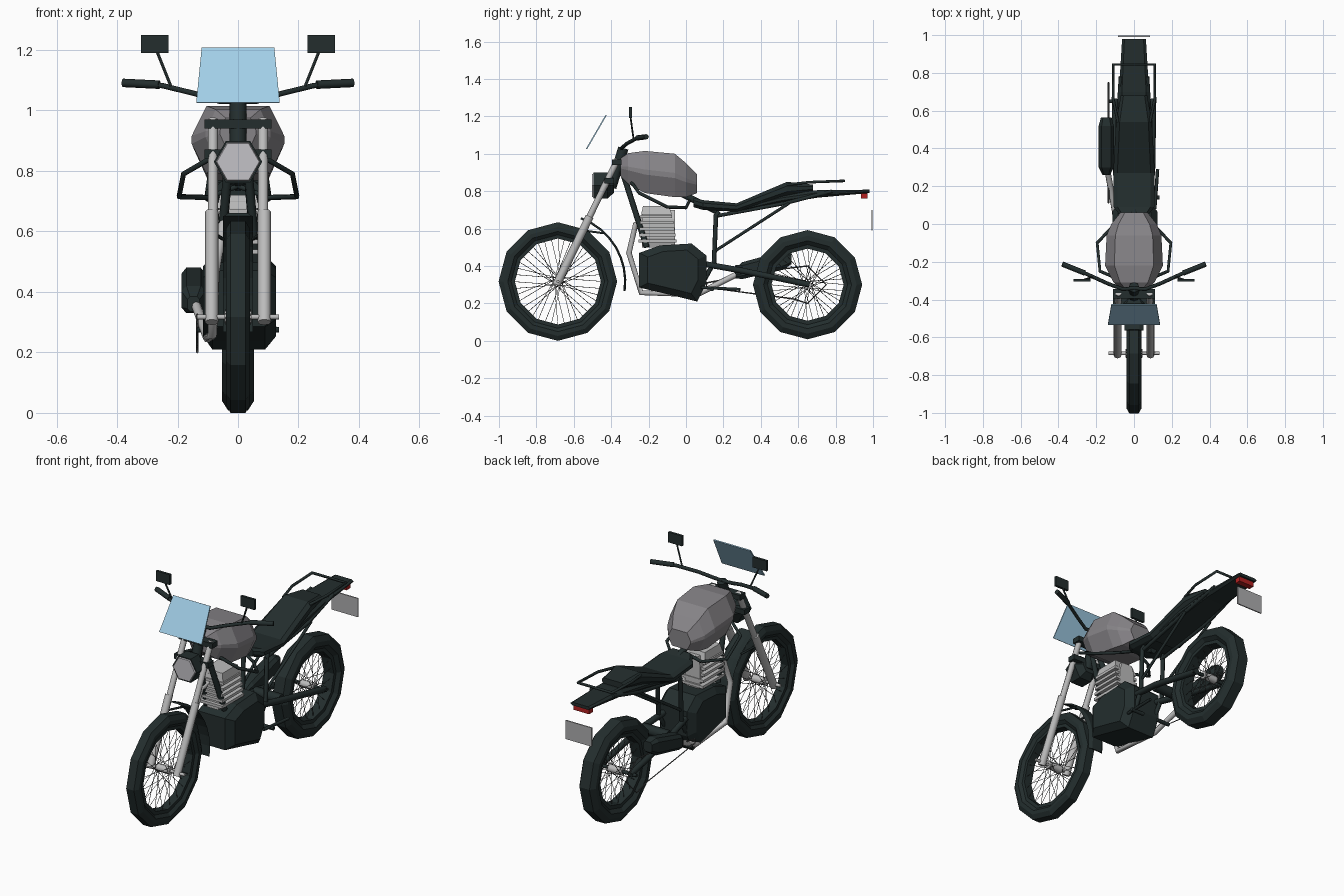
import bpy, bmesh, math
from mathutils import Vector

if "Cube" in bpy.data.objects:
    bpy.data.objects.remove(bpy.data.objects["Cube"])


def material(name, r, g, b):
    m = bpy.data.materials.new(name)
    m.diffuse_color = (r, g, b, 1)
    m.use_nodes = True
    m.node_tree.nodes["Principled BSDF"].inputs["Base Color"].default_value = m.diffuse_color
    return m


BLACK = material("black", 0.017, 0.027, 0.027)
TANK = material("tank_grey", 0.24, 0.23, 0.245)
SILVER = material("silver", 0.5, 0.5, 0.5)
LENS = material("lens_grey", 0.55, 0.54, 0.57)
GLASS = material("light_blue", 0.36, 0.62, 0.8)
RED = material("red", 0.45, 0.015, 0.015)
PLATE = material("plate_grey", 0.42, 0.42, 0.43)
STEEL = material("spoke_steel", 0.08, 0.085, 0.085)


def add(name, mesh, mat):
    mesh.materials.clear()
    mesh.materials.append(mat)
    ob = bpy.data.objects.new(name, mesh)
    bpy.context.collection.objects.link(ob)
    return ob


def loft(name, rings, mat, closed=False):
    """Bridge equal rings of points; cap the ends or close the loop."""
    bm = bmesh.new()
    vs = [[bm.verts.new(p) for p in ring] for ring in rings]
    n = len(vs[0])
    for i in range(len(vs) if closed else len(vs) - 1):
        a, b = vs[i], vs[(i + 1) % len(vs)]
        for j in range(n):
            bm.faces.new((a[j], a[(j + 1) % n], b[(j + 1) % n], b[j]))
    if not closed:
        bm.faces.new(vs[0])
        bm.faces.new(vs[-1][::-1])
    bmesh.ops.recalc_face_normals(bm, faces=bm.faces)
    me = bpy.data.meshes.new(name)
    bm.to_mesh(me)
    bm.free()
    return add(name, me, mat)


def tube(name, paths, r, mat, res=1):
    """Round bars along one or more point paths, as a mesh."""
    cu = bpy.data.curves.new(name, 'CURVE')
    cu.dimensions = '3D'
    cu.bevel_depth, cu.bevel_resolution, cu.use_fill_caps = r, res, True
    for path in paths:
        sp = cu.splines.new('POLY')
        sp.points.add(len(path) - 1)
        for p, co in zip(sp.points, path):
            p.co = (*co, 1)
    tmp = bpy.data.objects.new(name + "_curve", cu)
    bpy.context.collection.objects.link(tmp)
    dg = bpy.context.evaluated_depsgraph_get()
    me = bpy.data.meshes.new_from_object(tmp.evaluated_get(dg))
    bpy.data.objects.remove(tmp)
    return add(name, me, mat)


def both(path):
    return [path, [(-x, y, z) for x, y, z in path]]


def section(y, hw, zb, zt, cx=0, kx=0.7, kz=0.5):
    """Chamfered box section in the xz plane."""
    c, h = (zb + zt) / 2, (zt - zb) / 2
    pts = [(kx, 1), (1, kz), (1, -kz), (kx, -1), (-kx, -1), (-1, -kz), (-1, kz), (-kx, 1)]
    return [(cx + u * hw, y, c + v * h) for u, v in pts]


def box(name, x, y, z, mat):
    return loft(name, [[(a, b, c) for a, b in ((x[0], y[0]), (x[1], y[0]), (x[1], y[1]), (x[0], y[1]))]
                       for c in z], mat)


def disc_ring(name, cy, cz, profile, mat, n=12):
    rings = []
    for i in range(n):
        a = 2 * math.pi * i / n
        rings.append([(x, cy + r * math.cos(a), cz + r * math.sin(a)) for x, r in profile])
    return loft(name, rings, mat, closed=True)


# wheels: tyre, rim, hub, crossed spokes
def wheel(name, cy, cz, r_in, r_out, hw):
    mid, hr = (r_in + r_out) / 2, (r_out - r_in) / 2
    prof = [(hw * math.cos(a), mid + hr * math.sin(a)) for a in [math.pi * (2 * k + 1) / 10 for k in range(10)]]
    prof = [(x, r_out if r > mid + 0.8 * hr else r) for x, r in prof]
    disc_ring(name + "_tyre", cy, cz, prof, BLACK)
    w = hw * 0.6
    disc_ring(name + "_rim", cy, cz, [(-w, r_in + .015), (w, r_in + .015), (w, r_in - .012), (-w, r_in - .012)], BLACK)
    tube(name + "_hub", [[(-0.045, cy, cz), (0.045, cy, cz)]], 0.022, SILVER, 2)
    spokes = []
    for i in range(40):
        a = 2 * math.pi * i / 40
        b = a + (0.9 if i % 4 < 2 else -0.9)
        s = 0.04 if i % 2 else -0.04
        spokes.append([(s, cy + .022 * math.cos(b), cz + .022 * math.sin(b)),
                       (s * .25, cy + r_in * math.cos(a), cz + r_in * math.sin(a))])
    tube(name + "_spokes", spokes, 0.0015, STEEL, 0)


FY, FZ, RY, RZ = -0.685, 0.317, 0.65, 0.3
wheel("front_wheel", FY, FZ, 0.242, 0.317, 0.042)
wheel("rear_wheel", RY, RZ, 0.205, 0.292, 0.055)
tube("front_axle", [[(-.135, FY, FZ), (.135, FY, FZ)]], 0.009, SILVER)
tube("rear_axle", [[(-.135, RY, RZ), (.12, RY, RZ)]], 0.01, BLACK)

# front fork, clamps and steering head
tube("fork_lower", both([(.087, -.692, .30), (.087, -.515, .665)]), 0.022, SILVER, 2)
tube("fork_upper", both([(.083, -.52, .655), (.083, -.365, .97)]), 0.017, SILVER, 2)
box("upper_clamp", (-.11, .11), (-.395, -.345), (.94, .97), BLACK)
box("lower_clamp", (-.11, .11), (-.435, -.385), (.84, .87), BLACK)
tube("steering_head", [[(0, -.40, .82), (0, -.335, 1.03)]], 0.028, BLACK, 2)

# front fender, an arc behind the wheel
rings = []
for k in range(9):
    a = math.radians(-8 + 78 * k / 8)
    rings.append([(x, FY + r * math.cos(a), FZ + r * math.sin(a))
                  for x, r in ((-.05, .354), (-.03, .366), (.03, .366), (.05, .354), (.03, .356), (-.03, .356))])
loft("front_fender", rings, BLACK)
tube("fender_brace", both([(.05, -.44, .575), (.075, -.55, .59)]), 0.006, BLACK)


# headlight
def hexagon(y, r):
    return [(r * math.cos(k * math.pi / 3), y, .83 + r * math.sin(k * math.pi / 3)) for k in range(6)]


loft("headlight_shell", [hexagon(-.385, .045), hexagon(-.42, .08), hexagon(-.495, .08)], BLACK)
loft("headlight_lens", [hexagon(-.494, .074), hexagon(-.502, .07)], LENS)

# windscreen
loft("windscreen", [[(-.138, y0, z0), (.138, y0, z0), (.12, y1, z1), (-.12, y1, z1)]
                    for y0, z0, y1, z1 in ((-.535, 1.027, -.43, 1.208), (-.529, 1.024, -.424, 1.205))], GLASS)

# handlebar, grips and mirrors
bar = [(0, -.34, 1.03), (.06, -.345, 1.03), (.14, -.315, 1.055), (.25, -.265, 1.082), (.37, -.215, 1.09)]
tube("handlebar", both(bar), 0.010, BLACK)
tube("grips", both([(.26, -.26, 1.085), (.38, -.212, 1.091)]), 0.014, BLACK, 2)
tube("mirror_stems", both([(.22, -.28, 1.075), (.27, -.297, 1.20)]), 0.005, BLACK)
for s in (-1, 1):
    box("mirror", (s * .23, s * .32), (-.305, -.29), (1.19, 1.25), BLACK)

# fuel tank
loft("fuel_tank", [section(y, w, b, t, 0, .68, .12) for y, w, b, t in (
    (-.35, .06, .88, .975), (-.31, .108, .84, 1.003), (-.22, .153, .79, 1.015),
    (-.06, .145, .768, 1.0), (.0, .12, .768, .95), (.06, .072, .79, .89))], TANK)

# engine case: side profile with tapered flanks
prof = [(-.25, .47), (-.14, .51), (.03, .52), (.11, .455), (.11, .31), (.06, .21), (-.06, .24), (-.25, .285)]


def flank(x, k):
    return [(x, -.07 + (y + .07) * k, .38 + (z - .38) * k) for y, z in prof]


loft("engine_case", [flank(-.115, .75), flank(-.085, 1), flank(.09, 1), flank(.125, .75)], BLACK)

# cylinder with cooling fins, leaning forward slightly
loft("cylinder", [section(-.235, .05, .50, .70), section(-.06, .05, .50, .70)], SILVER)
for k in range(5):
    z = .525 + .033 * k
    box("cooling_fin", (-.075, .075), (-.255 + .003 * k, -.05 - .006 * k), (z, z + .016), SILVER)
loft("cylinder_head", [[(x, y, z) for x, y in ((-w, a), (w, a), (w, b), (-w, b))]
                       for w, a, b, z in ((.07, -.24, -.075, .675), (.06, -.23, -.09, .72))], SILVER)

# exhaust pipe and muffler on the left
tube("exhaust_pipe", [[(-.03, -.22, .65), (-.05, -.27, .62), (-.075, -.305, .47), (-.085, -.24, .257),
                       (-.10, .06, .248), (-.14, .28, .36)]], 0.016, SILVER, 2)
loft("muffler", [section(y, w, b, t, -.147, .6, .6) for y, w, b, t in (
    (.26, .02, .335, .385), (.30, .04, .33, .42), (.52, .04, .38, .48), (.565, .028, .41, .47))], BLACK)

# frame
tube("down_tubes", both([(.025, -.335, .89), (.06, -.21, .50)]), 0.016, BLACK)
tube("backbone", [[(0, -.35, .91), (0, -.05, .80), (0, .17, .69)]], 0.02, BLACK)
tube("seat_posts", both([(.07, .175, .69), (.075, .16, .67), (.075, .15, .42), (.07, .10, .33)]), 0.013, BLACK)
tube("subframe", both([(.07, .15, .665), (.085, .53, .735), (.07, .78, .80)]), 0.011, BLACK)
tube("subframe_braces", both([(.075, .155, .48), (.09, .55, .735)]), 0.009, BLACK)
tube("swingarm", both([(.07, .10, .41), (.095, .30, .375), (.10, .66, .30)]), 0.018, BLACK)
tube("swingarm_bridge", [[(-.085, .28, .38), (.085, .28, .38)]], 0.03, BLACK)
tube("crash_bars", both([(.085, -.29, .845), (.18, -.25, .79), (.195, -.10, .715), (.10, 0, .712)]), 0.009, BLACK)
tube("crash_bar_stays", both([(.10, 0, .712), (.0, .02, .75)]), 0.009, BLACK)

# foot pegs, pedal and chain
tube("foot_pegs", both([(.05, .14, .275), (.135, .14, .275)]), 0.011, BLACK)
tube("brake_pedal", [[(.11, .08, .285), (.125, .29, .275)]], 0.009, BLACK)
chain = [(.11, .31), (.52, .385), (.65, .40), (.75, .30), (.65, .20), (.57, .225), (.11, .285)]
tube("chain", [[(-.135, y, z) for y, z in chain + chain[:1]]], 0.004, STEEL, 0)

# seat and tail
loft("seat", [section(y, w, b, t, 0, .8, .4) for y, w, b, t in (
    (.04, .07, .715, .765), (.09, .108, .70, .752), (.27, .11, .69, .735),
    (.54, .095, .775, .85), (.68, .07, .80, .835))], BLACK)
loft("tail", [section(y, w, b, t, 0, .8, .3) for y, w, b, t in (
    (.26, .09, .685, .71), (.50, .09, .73, .78), (.70, .08, .765, .805), (.98, .063, .79, .808))], BLACK)

# rear rack, tail light and number plate
tube("rear_rack", [[(-.085, .54, .835), (-.11, .66, .848), (-.11, .845, .855), (.11, .845, .855),
                    (.11, .66, .848), (.085, .54, .835)]], 0.008, BLACK)
box("tail_light", (-.05, .05), (.935, .97), (.76, .793), RED)
box("number_plate", (-.085, .085), (.991, .998), (.59, .70), PLATE)
